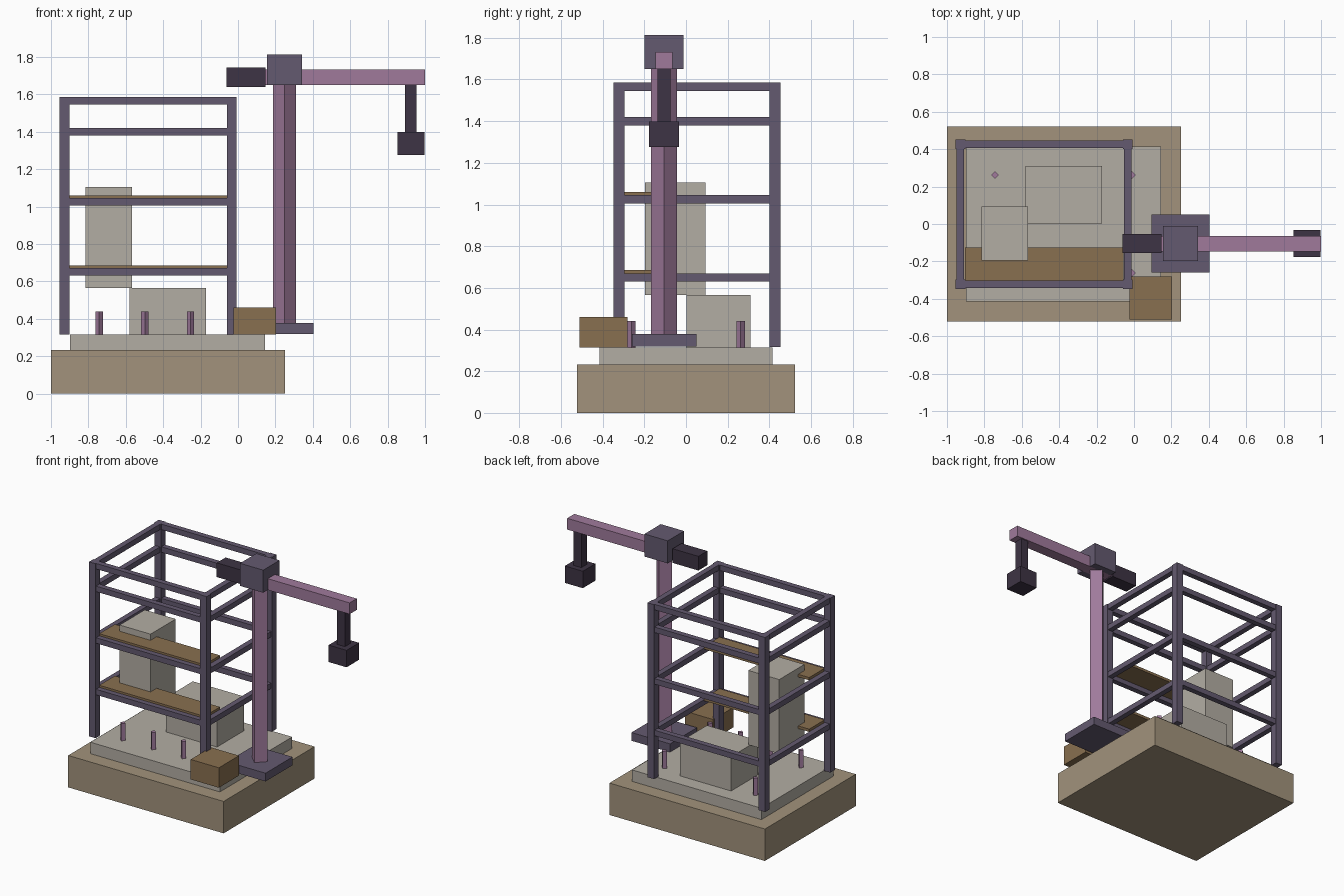
import bpy
import bmesh
import math
from mathutils import Matrix, Vector

if "Cube" in bpy.data.objects:
    bpy.data.objects.remove(bpy.data.objects["Cube"])


def material(name, rgb):
    m = bpy.data.materials.new(name)
    m.diffuse_color = (*rgb, 1)
    m.use_nodes = True
    m.node_tree.nodes["Principled BSDF"].inputs["Base Color"].default_value = m.diffuse_color
    return m


EARTH = material("earth", (0.36, 0.29, 0.20))
CONCRETE = material("concrete", (0.45, 0.42, 0.37))
STEEL = material("steel", (0.127, 0.102, 0.162))
PINK = material("pink_steel", (0.35, 0.195, 0.33))
DARK = material("dark_steel", (0.048, 0.034, 0.058))
WOOD = material("wood", (0.25, 0.16, 0.08))


def finish(name, bm, mat):
    me = bpy.data.meshes.new(name)
    bm.to_mesh(me)
    bm.free()
    me.materials.append(mat)
    ob = bpy.data.objects.new(name, me)
    bpy.context.collection.objects.link(ob)
    return ob


def box(name, x, y, z, mat):
    """Box from (min, max) ranges on each axis."""
    bm = bmesh.new()
    size = Vector((x[1] - x[0], y[1] - y[0], z[1] - z[0]))
    mid = Vector((sum(x) / 2, sum(y) / 2, sum(z) / 2))
    bmesh.ops.create_cube(bm, size=1, matrix=Matrix.Translation(mid) @ Matrix.Diagonal((*size, 1)))
    return finish(name, bm, mat)


def diamond_bar(name, x, y, z, r, mat):
    """Upright four-sided bar with its corners on the axes."""
    bm = bmesh.new()
    bmesh.ops.create_cone(bm, cap_ends=True, segments=4, radius1=r, radius2=r, depth=z[1] - z[0],
                          matrix=Matrix.Translation((x, y, sum(z) / 2)))
    # Snap so that corners lie on the x and y axes whatever the primitive's start angle
    bm.verts.ensure_lookup_table()
    v = bm.verts[0].co - Vector((x, y, 0))
    bmesh.ops.rotate(bm, verts=bm.verts, cent=(x, y, 0),
                     matrix=Matrix.Rotation(-math.atan2(v.y, v.x), 3, 'Z'))
    return finish(name, bm, mat)


def around(c, half):
    return (c - half, c + half)


# Ground block, foundation and the two concrete cores
box("ground_block", (-1, 0.25), (-0.522, 0.522), (0, 0.232), EARTH)
box("foundation_slab", (-0.897, 0.145), (-0.415, 0.415), (0.232, 0.315), CONCRETE)
box("low_core", (-0.58, -0.17), (0.002, 0.31), (0.315, 0.565), CONCRETE)
box("tall_core", (-0.815, -0.566), (-0.196, 0.093), (0.565, 1.105), CONCRETE)

# Scaffold: four posts and four levels of rails
PX, PY = (-0.928, -0.034), (-0.322, 0.427)
for i, px in enumerate(PX):
    for j, py in enumerate(PY):
        box(f"scaffold_post_{i}{j}", around(px, 0.026), around(py, 0.026), (0.317, 1.585), STEEL)
for n, z in enumerate((0.65, 1.025, 1.40, 1.565)):
    for k in range(2):
        box(f"long_rail_{n}{k}", PX, around(PY[k], 0.02), around(z, 0.02), STEEL)
        box(f"side_rail_{n}{k}", around(PX[k], 0.02), PY, around(z, 0.02), STEEL)

# Plank walkways
for n, z in enumerate((0.665, 1.04)):
    box(f"walkway_{n}", (-0.903, -0.057), (-0.304, -0.125), (z, z + 0.02), WOOD)

# Reinforcement stubs in two rows
for j, y in enumerate((-0.262, 0.262)):
    for i in range(4):
        diamond_bar(f"rebar_{j}{i}", -0.742 + 0.244 * i, y, (0.315, 0.44), 0.02, PINK)

# Supply crate
box("supply_crate", (-0.023, 0.204), (-0.511, -0.28), (0.315, 0.46), WOOD)

# Crane
CX, CY = 0.2485, -0.105
box("crane_foot", around(CX, 0.155), around(CY, 0.155), (0.318, 0.378), STEEL)
diamond_bar("crane_mast", CX, CY, (0.33, 1.66), 0.062, PINK)
box("crane_head", around(CX, 0.0935), around(CY, 0.0935), (1.65, 1.814), STEEL)
box("crane_boom", (0.1, 1.0), around(CY, 0.041), (1.65, 1.732), PINK)
box("counterweight", (-0.062, 0.146), around(CY, 0.051), (1.64, 1.743), DARK)
box("hoist_line", around(0.924, 0.031), around(CY, 0.031), (1.39, 1.652), DARK)
box("hook_block", around(0.925, 0.072), around(CY, 0.072), (1.275, 1.398), DARK)
